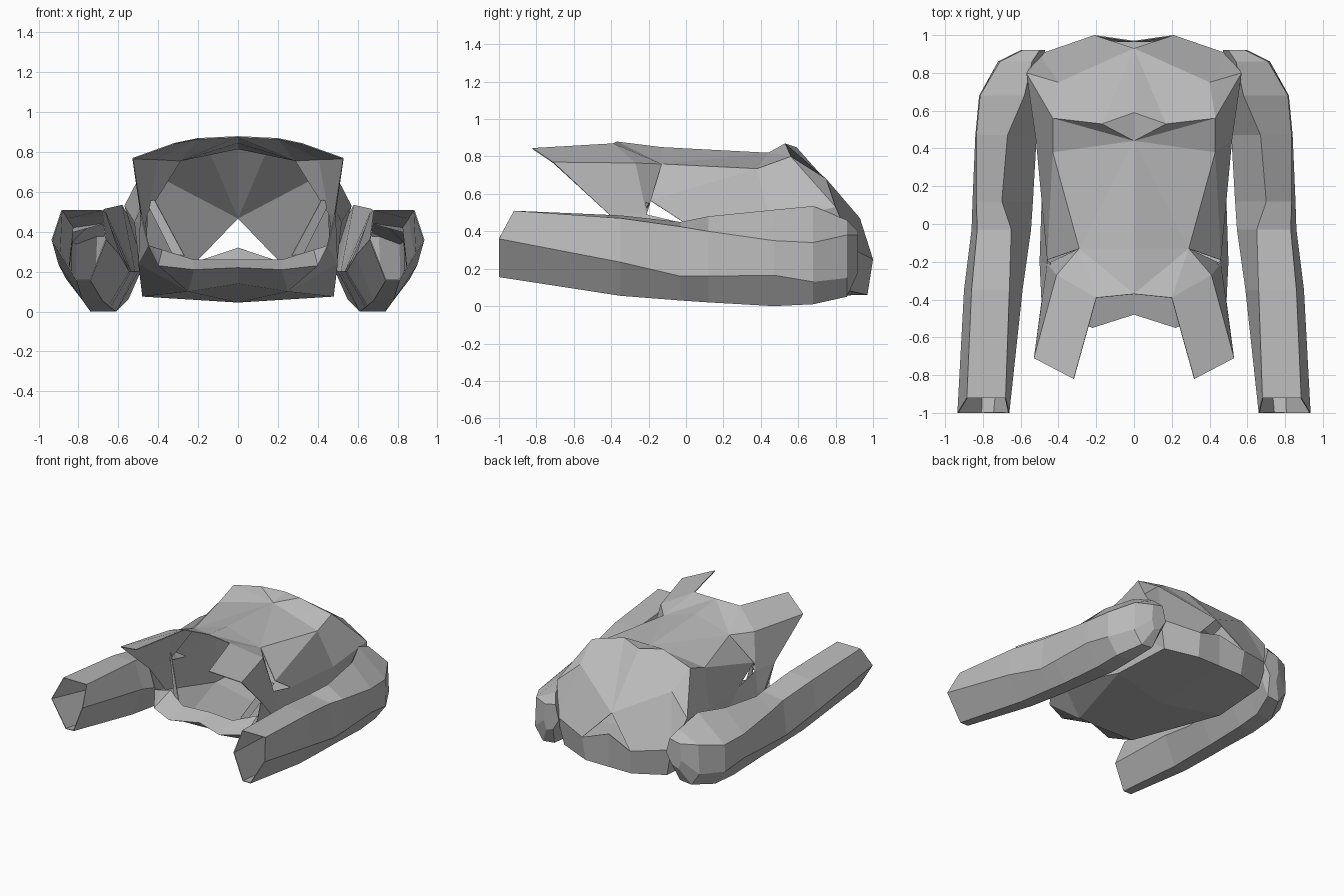
import bpy, bmesh

default_cube = bpy.data.objects.get("Cube")
if default_cube:
    bpy.data.objects.remove(default_cube, do_unlink=True)

# One plain grey for the whole craft
grey = bpy.data.materials.new("hull grey")
grey.use_nodes = True
colour = (0.5, 0.5, 0.5, 1)
grey.diffuse_color = colour
grey.node_tree.nodes["Principled BSDF"].inputs["Base Color"].default_value = colour


def mirrored_shell(name, points, faces, up_face=0):
    """Build half of a thin shell from named points, mirrored across x."""
    bm = bmesh.new()
    verts = {key: bm.verts.new(co) for key, co in points.items()}
    made = [bm.faces.new([verts[key] for key in face]) for face in faces]
    bmesh.ops.recalc_face_normals(bm, faces=bm.faces)
    bm.normal_update()
    if made[up_face].normal.z < 0:
        bmesh.ops.reverse_faces(bm, faces=bm.faces)
    mesh = bpy.data.meshes.new(name)
    bm.to_mesh(mesh)
    bm.free()
    mesh.materials.append(grey)
    obj = bpy.data.objects.new(name, mesh)
    bpy.context.collection.objects.link(obj)
    mirror = obj.modifiers.new("mirror", "MIRROR")
    mirror.use_clip = True
    skin = obj.modifiers.new("skin", "SOLIDIFY")
    skin.thickness = 0.006
    skin.offset = -1


# Main hull: left half, named landmarks
hull_points = {
    # roof and forward horns, pinched at the waist
    "spine_front": (0, -.37, .88), "spine_mid": (0, -.13, .85),
    "spine_back": (0, .44, .82),
    "brow": (.2, -.39, .87), "waist": (.29, -.13, .76),
    "horn_root": (.41, -.27, .765), "horn_in": (.32, -.82, .845),
    "horn_out": (.53, -.71, .77), "eave_back": (.43, .38, .735),
    # rear hump and tail
    "hump_mid": (0, .59, .85), "hump_side": (.17, .53, .87),
    "shoulder": (.43, .56, .8), "flank": (.4, .75, .68),
    "hip": (.57, .8, .53), "crown": (0, .93, .47),
    "tail": (.21, 1, .25), "tail_mid": (0, .97, .32),
    "corner": (.5, .9, .3), "corner_low": (.45, .88, .08),
    "tail_low": (.2, .97, .06), "low_mid": (0, .97, .06),
    # side walls
    "cheek": (.46, -.19, .565), "wall_front": (.46, 0, .44),
    "wall_mid": (.52, .45, .45),
    "pillar_front": (.49, -.41, .49), "pillar_back": (.46, -.21, .49),
    # jaw, rim and belly
    "lip_mid": (0, -.48, .22), "lip": (.22, -.55, .21),
    "lip_corner": (.4, -.48, .23), "lip_side": (.45, -.4, .33),
    "ridge_mid": (0, -.36, .26), "ridge": (.22, -.38, .26),
    "ridge_side": (.38, -.3, .31), "jaw_side": (.5, -.2, .24),
    "chin_mid": (0, -.38, .14), "chin": (.25, -.32, .1),
    "belly_mid": (0, .3, .045), "belly_side": (.48, .4, .075),
}

roof = [
    "spine_front spine_mid waist",
    "spine_mid spine_back waist",
    "waist spine_back eave_back",
    "spine_front waist brow",
    "brow waist horn_root",
    "brow horn_root horn_out horn_in",
]
rear = [
    "spine_back hump_mid hump_side",
    "spine_back hump_side shoulder",
    "spine_back shoulder eave_back",
    "hump_mid hump_side crown",
    "hump_side shoulder flank crown",
    "shoulder hip flank",
    "flank hip corner",
    "flank corner tail crown",
    "tail_mid tail tail_low low_mid",
    "tail corner corner_low tail_low",
]
walls = [
    "horn_root waist pillar_back",
    "horn_out horn_root pillar_back pillar_front",
    "waist eave_back cheek",
    "cheek eave_back wall_mid wall_front",
    "eave_back shoulder hip wall_mid",
    "wall_mid hip corner corner_low",
    "wall_mid corner_low belly_side",
    "wall_front wall_mid belly_side",
    "wall_front belly_side jaw_side",
    "pillar_back wall_front jaw_side",
    "pillar_front pillar_back jaw_side",
    "pillar_front jaw_side lip_side",
]
belly_and_jaw = [
    "belly_mid belly_side corner_low",
    "belly_mid corner_low tail_low low_mid",
    "belly_mid chin_mid chin belly_side",
    "belly_side chin jaw_side",
    "chin lip lip_mid chin_mid",
    "chin lip_corner lip",
    "chin jaw_side lip_side lip_corner",
    "lip_mid lip ridge ridge_mid",
    "lip lip_corner ridge_side ridge",
    "lip_corner lip_side ridge_side",
]
hull_faces = [face.split() for face in roof + rear + walls + belly_and_jaw]
mirrored_shell("main_hull", hull_points, hull_faces)

# Slanted struts framing the open mouth
strut_points = {
    "top_out": (.46, -.2, .55), "top_in": (.42, -.24, .56),
    "low_in": (.27, -.36, .28), "low_out": (.33, -.33, .29),
}
mirrored_shell("mouth_strut", strut_points, [list(strut_points)])

# Long forward arms: six-sided sections lofted from the open tip to the rear.
# Each station: y, then (x, z) for widest, keel out, keel in, inner, top in, top out
stations = [
    (-1, (.935, .36), (.81, .155), (.74, .155), (.66, .36), (.68, .51), (.885, .51)),
    (-.35, (.9, .235), (.78, .055), (.68, .055), (.59, .28), (.66, .485), (.86, .47)),
    (-.03, (.86, .16), (.76, .03), (.65, .03), (.545, .2), (.65, .45), (.83, .425)),
    (.12, (.855, .16), (.75, .02), (.64, .02), (.535, .2), (.7, .48), (.835, .4)),
    (.47, (.84, .165), (.74, 0), (.61, 0), (.515, .2), (.67, .515), (.835, .35)),
    (.68, (.82, .13), (.73, .01), (.6, .01), (.5, .2), (.58, .535), (.815, .34)),
    (.86, (.72, .15), (.65, .05), (.55, .06), (.47, .24), (.54, .46), (.71, .38)),
    (.92, (.6, .25), (.58, .18), (.52, .2), (.47, .28), (.5, .4), (.59, .38)),
]
SIDES = len(stations[0]) - 1
arm_points = {}
for row, (y, *section) in enumerate(stations):
    for side, (x, z) in enumerate(section):
        # the tip's upper corners are swept back
        swept = row == 0 and side >= SIDES - 2
        arm_points[row, side] = (x, y + (.08 if swept else 0), z)

arm_faces = []
for row in range(len(stations) - 1):
    for side in range(SIDES):
        following = (side + 1) % SIDES
        arm_faces.append([(row, side), (row, following),
                          (row + 1, following), (row + 1, side)])
last_row = len(stations) - 1
arm_faces.append([(last_row, side) for side in range(SIDES)])
mirrored_shell("forward_arm", arm_points, arm_faces, up_face=SIDES - 2)
